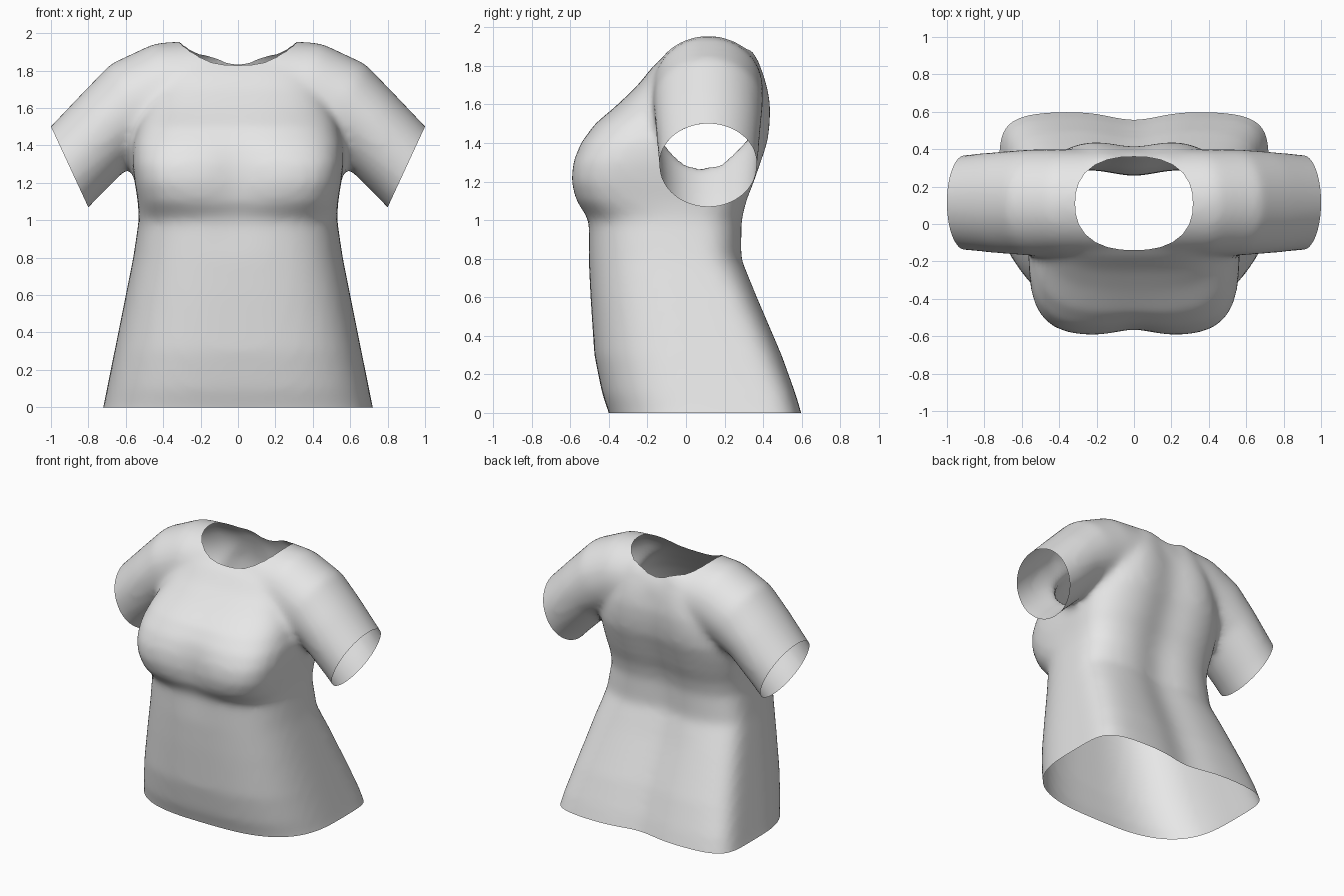
import bpy, bmesh
from math import sin, cos, pi, exp
from mathutils import Vector

cube = bpy.data.objects.get("Cube")
if cube:
    bpy.data.objects.remove(cube, do_unlink=True)

SIDES = 64


def loft(bm, rings):
    """Closed tube through a list of equally long point rings."""
    loops = [[bm.verts.new(p) for p in ring] for ring in rings]
    for a, b in zip(loops, loops[1:]):
        for i in range(SIDES):
            j = (i + 1) % SIDES
            bm.faces.new((a[i], a[j], b[j], b[i]))
    bm.faces.new(loops[0][::-1])
    bm.faces.new(loops[-1])


def rounded(angle, n):
    """Point on a unit superellipse."""
    c, s = cos(angle), sin(angle)
    k = (abs(c) ** n + abs(s) ** n) ** (-1 / n)
    return c * k, s * k


def torso_ring(z, width, front, back, n_front, n_back):
    mid = 0.2 * max(0, 1 - max(z, 0))
    ring = []
    for i in range(SIDES):
        a = 2 * pi * i / SIDES
        x, y = rounded(a, n_back if sin(a) > 0 else n_front)
        x *= width
        # shallow hollows down the spine and between the bust
        if y > 0:
            y = mid + y * (back - mid - 0.045 * exp(-(x / 0.17) ** 2))
        else:
            hollow = 0.035 * exp(-((z - 1.22) / 0.2) ** 2 - (x / 0.13) ** 2)
            y = mid + y * (mid - front - hollow)
        ring.append((x, y, z))
    return ring


# Torso: height, half width, front, back, front and back squareness
torso = [
    (-0.15, 0.76, -0.36, 0.64, 3, 6),
    (0.0, 0.72, -0.4, 0.6, 3, 6),
    (0.1, 0.7, -0.435, 0.57, 3, 6),
    (0.3, 0.66, -0.475, 0.5, 3, 5),
    (0.6, 0.6, -0.495, 0.375, 3, 4),
    (0.8, 0.56, -0.505, 0.3, 3, 3),
    (1.0, 0.53, -0.51, 0.305, 3, 3),
    (1.1, 0.535, -0.575, 0.33, 4, 3),
    (1.2, 0.552, -0.6, 0.37, 4.5, 3),
    (1.3, 0.565, -0.59, 0.405, 4.5, 3),
    (1.4, 0.565, -0.55, 0.44, 4, 3),
    (1.5, 0.54, -0.475, 0.455, 3.5, 3),
    (1.6, 0.5, -0.355, 0.46, 3, 3),
    (1.7, 0.45, -0.25, 0.445, 3, 3),
    (1.8, 0.4, -0.17, 0.415, 3, 3),
    (1.87, 0.34, -0.09, 0.385, 3, 3),
    (1.9, 0.3, -0.04, 0.35, 3, 3),
]

# Sleeves and shoulders, centre outwards: x, height, radius, depth
sleeve = [
    (0.2, 1.695, 0.268, 0.285),
    (0.38, 1.68, 0.275, 0.285),
    (0.55, 1.61, 0.262, 0.285),
    (0.69, 1.5, 0.228, 0.275),
    (0.9, 1.285, 0.223, 0.255),
    (1.07, 1.105, 0.223, 0.25),
]
path = [(-x, z, r, d) for x, z, r, d in reversed(sleeve)] + sleeve


def sleeve_ring(k):
    x, z, r, d = path[k]
    a, b = path[max(k - 1, 0)], path[min(k + 1, len(path) - 1)]
    along = Vector((b[0] - a[0], 0, b[1] - a[1])).normalized()
    up = Vector((-along.z, 0, along.x))
    ring = []
    for i in range(SIDES):
        t = 2 * pi * i / SIDES
        ring.append(Vector((x, 0.115, z)) + up * r * cos(t) + Vector((0, d * sin(t), 0)))
    return ring


bm = bmesh.new()
loft(bm, [torso_ring(*row) for row in torso])
loft(bm, [sleeve_ring(k) for k in range(len(path))])
bmesh.ops.recalc_face_normals(bm, faces=bm.faces[:])
mesh = bpy.data.meshes.new("shirt")
bm.to_mesh(mesh)
bm.free()
shirt = bpy.data.objects.new("shirt", mesh)
bpy.context.collection.objects.link(shirt)

# Fuse torso and sleeves into one soft skin
remesh = shirt.modifiers.new("fuse", 'REMESH')
remesh.mode = 'VOXEL'
remesh.voxel_size = 0.025
soften = shirt.modifiers.new("soften", 'SMOOTH')
soften.factor = 0.5
soften.iterations = 12
bpy.context.view_layer.update()
graph = bpy.context.evaluated_depsgraph_get()
skin = bpy.data.meshes.new_from_object(shirt.evaluated_get(graph))
shirt.modifiers.clear()
shirt.data = skin
bpy.data.meshes.remove(mesh)
skin.name = "shirt"

bm = bmesh.new()
bm.from_mesh(skin)


def split(region, co, no):
    """Cut an edge line along a plane through the faces of a region."""
    faces = [f for f in bm.faces if region(f.calc_center_median())]
    geom = set(faces)
    for f in faces:
        geom.update(f.verts)
        geom.update(f.edges)
    bmesh.ops.bisect_plane(bm, geom=list(geom), plane_co=co, plane_no=no, dist=1e-5)


def remove(inside):
    faces = [f for f in bm.faces if inside(f.calc_center_median())]
    bmesh.ops.delete(bm, geom=faces, context='FACES')


# Open the hem
split(lambda p: p.z < 0.1, (0, 0, 0), (0, 0, 1))
remove(lambda p: p.z < 0)

# Open the slanted cuffs
for side in (-1, 1):
    co = Vector((side * 0.9, 0, 1.285))
    no = Vector((side * 0.907, 0, -0.42))
    near = lambda p: p.z > 0.8 and p.x * side > 0.65
    split(near, co, no)
    remove(lambda p: near(p) and (p - co).dot(no) > 0)

# Open the rounded neckline
neck = []
for i in range(28):
    x, y = rounded(2 * pi * i / 28, 2.4)
    neck.append(Vector((0.315 * x, 0.11 + 0.25 * y, 0)))
edges = []
for a, b in zip(neck, neck[1:] + neck[:1]):
    out = Vector((b.y - a.y, a.x - b.x, 0)).normalized()
    edges.append((a, out))
    mid = (a + b) / 2
    split(lambda p: p.z > 1.7 and (Vector((p.x, p.y, 0)) - mid).length < 0.09, a, out)
remove(lambda p: p.z > 1.7 and all((p - a).dot(out) < 0 for a, out in edges))

bm.to_mesh(skin)
bm.free()
skin.shade_smooth()

# Plain grey cloth
cloth = bpy.data.materials.new("grey cloth")
cloth.use_nodes = True
grey = (0.8, 0.8, 0.8, 1)
cloth.diffuse_color = grey
for node in cloth.node_tree.nodes:
    if node.type == 'BSDF_PRINCIPLED':
        node.inputs["Base Color"].default_value = grey
skin.materials.clear()
skin.materials.append(cloth)
